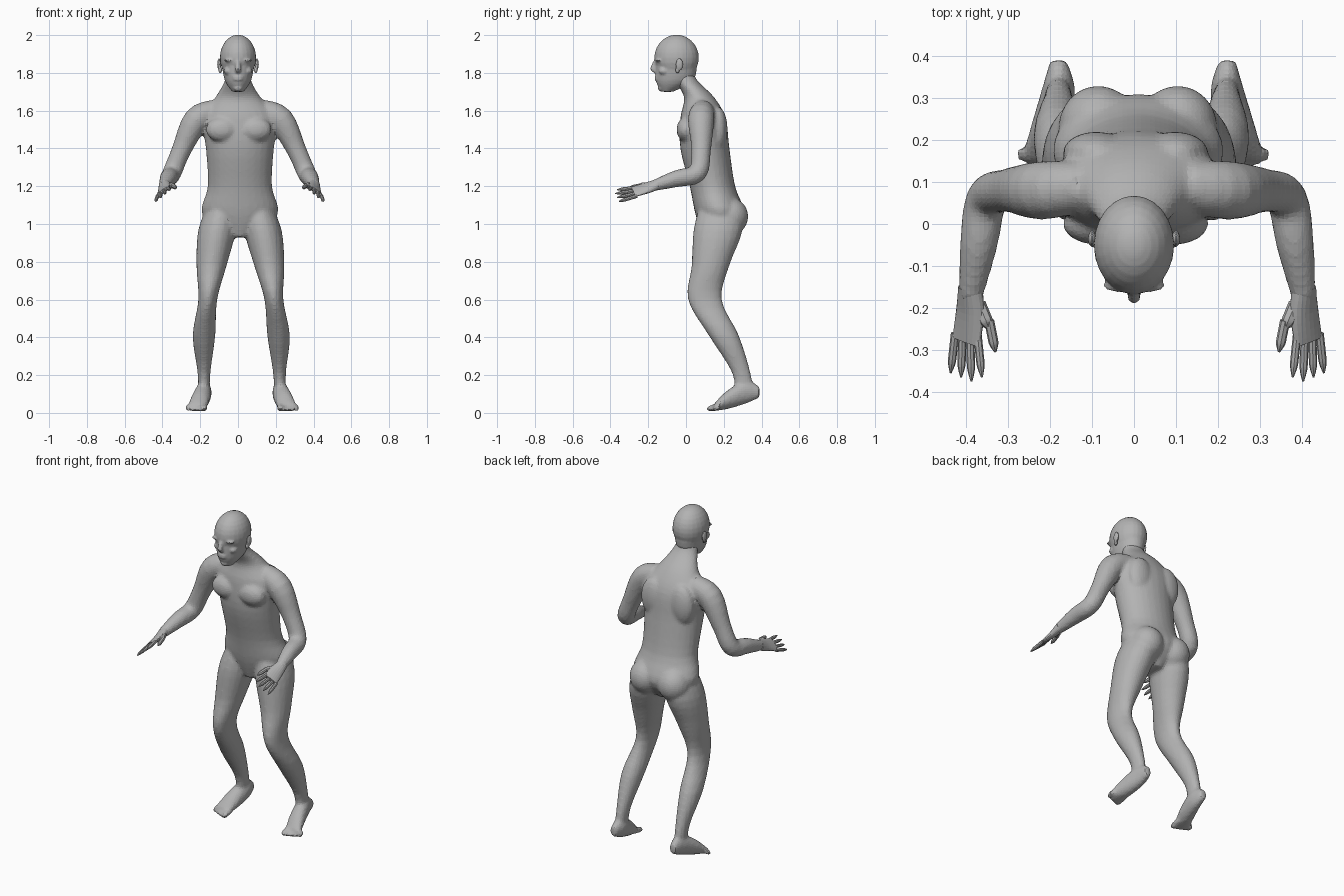
import bpy, bmesh
from math import sin, cos, tau
from mathutils import Vector, Matrix

cube = bpy.data.objects.get("Cube")
if cube:
    bpy.data.objects.remove(cube, do_unlink=True)

skin = bpy.data.materials.new("plain grey")
skin.use_nodes = True
grey = (0.45, 0.45, 0.45, 1)
skin.diffuse_color = grey
skin.node_tree.nodes["Principled BSDF"].inputs["Base Color"].default_value = grey

X, Y, Z = Matrix.Identity(3)


def spline(stations, steps=4):
    """Smooth curve through the stations, covering both position and radius."""
    pts = [Vector(s) for s in stations]
    last = len(pts) - 1
    for i in range(last):
        start, end = pts[i], pts[i + 1]
        lead = (end - pts[max(i - 1, 0)]) / 2
        trail = (pts[min(i + 2, last)] - start) / 2
        for k in range(steps):
            t = k / steps
            ease = t * t * (3 - 2 * t)
            yield (start.lerp(end, ease) + lead * (t * (1 - t) ** 2)
                   - trail * (t * t * (1 - t)))
    yield pts[last]


def loft(bm, stations, axis=None, ref=X, sides=20):
    """Skin ellipses given as x, y, z, half width and, if not round, half depth."""
    rings = list(spline(stations))
    centres = [Vector(r[:3]) for r in rings]
    loops = []
    for i, ring in enumerate(rings):
        along = axis or centres[min(i + 1, len(rings) - 1)] - centres[max(i - 1, 0)]
        deep = along.cross(ref).normalized()
        wide = deep.cross(along).normalized()
        loops.append([bm.verts.new(centres[i]
                                   + wide * ring[3] * cos(tau * k / sides)
                                   + deep * ring[-1] * sin(tau * k / sides))
                      for k in range(sides)])
    for a, b in zip(loops, loops[1:]):
        for k in range(sides):
            bm.faces.new((a[k], a[k - 1], b[k - 1], b[k]))
    bm.faces.new(loops[0])
    bm.faces.new(loops[-1])


def blob(bm, centre, size):
    matrix = Matrix.Translation(centre) @ Matrix.Diagonal((*size, 1))
    bmesh.ops.create_uvsphere(bm, u_segments=24, v_segments=14, radius=1, matrix=matrix)


def digit(bm, base, tip, radius):
    """Finger or toe with a rounded end."""
    base, tip = Vector(base), Vector(tip)
    steps = [k / 4 for k in range(5)]
    loft(bm, [(*base.lerp(tip, f), radius * (1 - 0.95 * f ** 6) ** 0.5) for f in steps], sides=8)


def finish(bm, name, voxel=None):
    """Make the object; with a voxel size, fuse its overlapping volumes."""
    bmesh.ops.recalc_face_normals(bm, faces=bm.faces)
    mesh = bpy.data.meshes.new(name)
    bm.to_mesh(mesh)
    bm.free()
    mesh.materials.append(skin)
    obj = bpy.data.objects.new(name, mesh)
    bpy.context.collection.objects.link(obj)
    if voxel:
        fuse = obj.modifiers.new("fuse", "REMESH")
        fuse.mode = "VOXEL"
        fuse.voxel_size = voxel
        relax = obj.modifiers.new("relax", "SMOOTH")
        relax.iterations = 4


def place(side, point):
    """Right-side point moved to the given side; the left stands slightly wider."""
    x, y, z, *radii = point
    if side > 0:
        x = 0.045 - 0.025 * z - x
    return (x, y, z, *radii)


# Torso and neck, from crotch to skull
body = bmesh.new()
torso = [
    (0.01, 0.16, 0.93, 0.05, 0.07),
    (0.01, 0.18, 1.05, 0.2, 0.13),
    (0.01, 0.14, 1.2, 0.17, 0.12),
    (0.01, 0.1, 1.4, 0.18, 0.13),
    (0.01, 0.09, 1.56, 0.2, 0.12),
    (0, 0.07, 1.67, 0.12, 0.08),
    (0, 0, 1.76, 0.07, 0.06),
    (0, -0.03, 1.83, 0.06, 0.06),
]
loft(body, torso, axis=Z, sides=28)

leg = [
    (-0.08, 0.18, 1.12, 0.07, 0.1),
    (-0.11, 0.17, 0.97, 0.1, 0.13),
    (-0.14, 0.13, 0.78, 0.08, 0.1),
    (-0.16, 0.1, 0.6, 0.05, 0.09),
    (-0.18, 0.2, 0.41, 0.06, 0.08),
    (-0.18, 0.29, 0.22, 0.035, 0.05),
    (-0.18, 0.31, 0.1, 0.03, 0.05),
]
foot = [
    (-0.18, 0.39, 0.11, 0.02, 0.03),
    (-0.18, 0.32, 0.11, 0.04, 0.06),
    (-0.2, 0.22, 0.07, 0.05, 0.05),
    (-0.22, 0.15, 0.03, 0.05, 0.02),
]
arm = [
    (-0.12, 0.09, 1.6, 0.06),
    (-0.22, 0.08, 1.55, 0.07),
    (-0.3, 0.08, 1.39, 0.052),
    (-0.35, 0.06, 1.27, 0.05),
    (-0.37, -0.05, 1.24, 0.045),
    (-0.39, -0.18, 1.2, 0.028),
]
for side in (-1, 1):
    for part, axis in ((leg, Z), (foot, -Y), (arm, None)):
        loft(body, [place(side, ring) for ring in part], axis=axis)
    # Chest, shoulder blade, buttock and kneecap
    blob(body, place(side, (-0.085, 0, 1.5)), (0.085, 0.05, 0.065))
    blob(body, place(side, (-0.09, 0.17, 1.5)), (0.08, 0.05, 0.12))
    blob(body, place(side, (-0.085, 0.23, 1.04)), (0.095, 0.1, 0.1))
    blob(body, place(side, (-0.16, 0.05, 0.6)), (0.035, 0.035, 0.05))
    # Toes, the big one first
    for k in range(5):
        x = -0.18 - 0.022 * k
        radius = 0.012 if k else 0.019
        digit(body, place(side, (x, 0.18, 0.035)),
              place(side, (x, 0.105 + 0.01 * k, radius)), radius)
finish(body, "body", voxel=0.011)

# Head: skull, jaw, nose, mouth and chin
head = bmesh.new()
blob(head, (0, -0.05, 1.88), (0.096, 0.118, 0.122))
jaw = [
    (0, -0.1, 1.7, 0.03, 0.03),
    (0, -0.06, 1.76, 0.07, 0.1),
    (0, -0.05, 1.87, 0.09, 0.11),
]
loft(head, jaw, axis=Z, sides=28)
nose = [(0, -0.16, 1.87, 0.01), (0, -0.175, 1.82, 0.015), (0, -0.16, 1.8, 0.01)]
loft(head, nose, axis=Z)
for height in (1.765, 1.778):
    blob(head, (0, -0.155, height), (0.027, 0.012, 0.007))
blob(head, (0, -0.13, 1.72), (0.026, 0.02, 0.018))
for side in (-1, 1):
    # Brow and cheek
    blob(head, (side * 0.04, -0.145, 1.867), (0.034, 0.018, 0.009))
    blob(head, (side * 0.05, -0.115, 1.81), (0.025, 0.03, 0.022))
finish(head, "head", voxel=0.0065)

for side, label in ((-1, "right"), (1, "left")):
    # Ear: an upright shell with a lobe
    ear = bmesh.new()
    blob(ear, (side * 0.1, -0.035, 1.845), (0.01, 0.02, 0.033))
    blob(ear, (side * 0.094, -0.045, 1.815), (0.01, 0.012, 0.018))
    finish(ear, label + "_ear", voxel=0.005)

    # Hand: palm turned inward and down
    hand = bmesh.new()
    across = Vector((-side * 0.77, 0, 0.64))
    palm = [
        (-0.39, -0.15, 1.21, 0.03, 0.027),
        (-0.39, -0.21, 1.19, 0.04, 0.02),
        (-0.4, -0.28, 1.17, 0.042, 0.01),
    ]
    loft(hand, [place(side, ring) for ring in palm], ref=across)
    # Fingers fan out from the knuckles, the second one longest
    for k in range(4):
        offset = across * (0.035 - 0.023 * k)
        knuckle = Vector(place(side, (-0.4, -0.26, 1.17))) + offset
        reach = Vector((0, 0.01 * abs(k - 1) - 0.115, -0.02))
        digit(hand, knuckle, knuckle + reach + offset * 0.4, 0.01)
    # Thumb
    bend = place(side, (-0.345, -0.25, 1.205))
    digit(hand, place(side, (-0.37, -0.19, 1.2)), bend, 0.017)
    digit(hand, Vector(bend) + Y * 0.02, place(side, (-0.33, -0.305, 1.19)), 0.012)
    finish(hand, label + "_hand")
